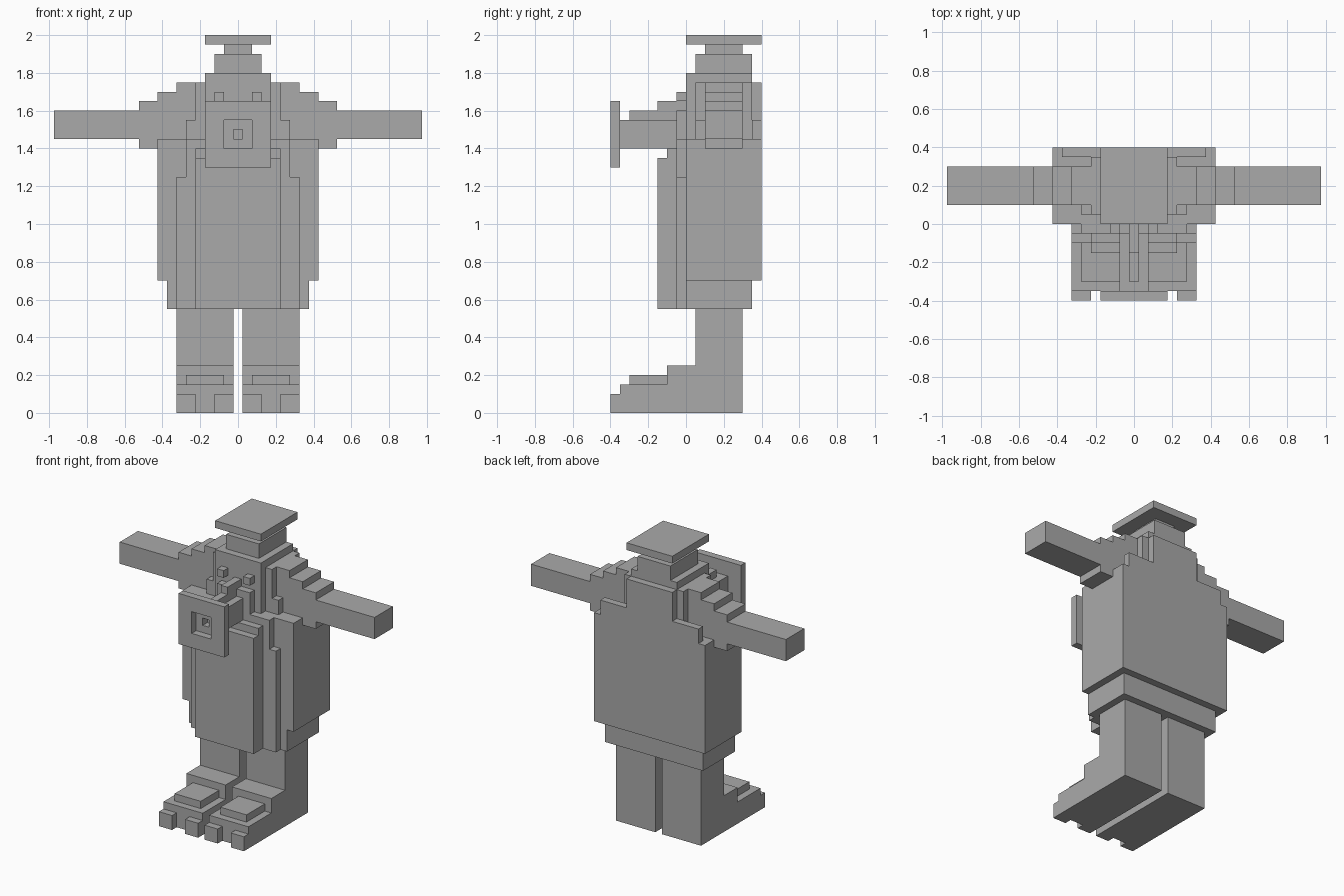
import bpy
import bmesh

grey = bpy.data.materials.new("plain grey")
grey.diffuse_color = (0.4, 0.4, 0.4, 1)


def build(name, boxes, mirror=False):
    """One object made of blocks given as (x0, x1, y0, y1, z0, z1)."""
    bm = bmesh.new()
    for x0, x1, y0, y1, z0, z1 in boxes:
        verts = bmesh.ops.create_cube(bm, size=1)["verts"]
        for v in verts:
            v.co.x = x0 if v.co.x < 0 else x1
            v.co.y = y0 if v.co.y < 0 else y1
            v.co.z = z0 if v.co.z < 0 else z1
    mesh = bpy.data.meshes.new(name)
    bm.to_mesh(mesh)
    bm.free()
    mesh.materials.append(grey)
    ob = bpy.data.objects.new(name, mesh)
    bpy.context.collection.objects.link(ob)
    if mirror:
        mod = ob.modifiers.new("mirror", "MIRROR")
        mod.use_mirror_merge = False
    return ob


def mid(w, y0, y1, z0, z1):
    """Block centred on x."""
    return (-w, w, y0, y1, z0, z1)


def frame(w, hole, zc, y0, y1):
    """Square frame of four bars around a square hole."""
    return [mid(w, y0, y1, zc + hole, zc + w), mid(w, y0, y1, zc - w, zc - hole),
            (-w, -hole, y0, y1, zc - hole, zc + hole),
            (hole, w, y0, y1, zc - hole, zc + hole)]


# Legs with stepped feet and two toes each
build("legs", [(0.025, 0.325, 0.05, 0.3, 0.25, 0.55)], True)
build("feet", [(0.025, 0.325, -0.35, 0.3, 0, 0.15),
               (0.025, 0.325, -0.1, 0.3, 0.15, 0.25),
               (0.075, 0.275, -0.3, -0.1, 0.15, 0.2)], True)
build("toes", [(x, x + 0.1, -0.4, -0.35, 0, 0.1) for x in (0.025, 0.225)], True)

# Body with lower skirt
build("skirt", [mid(0.375, 0, 0.35, 0.55, 0.7)])
build("body", [mid(0.425, 0, 0.4, 0.7, 1.45)])
build("upper_body", [mid(0.225, 0.05, 0.35, 1.45, 1.75),
                     mid(0.275, 0.05, 0.1, 1.45, 1.55),
                     mid(0.375, 0.35, 0.4, 1.45, 1.55),
                     mid(0.175, 0.35, 0.4, 1.55, 1.75)])

# Layered belly panels
build("belly", [mid(0.325, -0.05, 0, 0.55, 1.25),
                mid(0.275, -0.05, 0, 1.25, 1.45),
                mid(0.225, -0.15, -0.05, 0.55, 1.35),
                mid(0.225, -0.1, -0.05, 1.35, 1.4)])

# Arms with stepped shoulders
build("arms", [(0.225, 0.325, 0.1, 0.3, 1.45, 1.75),
               (0.325, 0.425, 0.1, 0.3, 1.45, 1.7),
               (0.425, 0.525, 0.1, 0.3, 1.4, 1.65),
               (0.525, 0.975, 0.1, 0.3, 1.45, 1.6)], True)

# Head, eyes and cap
build("head", [mid(0.175, 0, 0.35, 1.45, 1.8)])
build("eyes", [(0.075, 0.125, -0.05, 0, 1.65, 1.7)], True)
build("cap", [mid(0.125, 0.05, 0.35, 1.8, 1.9),
              mid(0.075, 0.1, 0.3, 1.9, 1.95),
              mid(0.175, 0, 0.4, 1.95, 2.0)])

# Snout with a square end plate, ridge and nested holes
build("snout", [mid(0.075, -0.3, 0, 1.4, 1.55), mid(0.125, -0.05, 0, 1.4, 1.6),
                mid(0.025, -0.3, -0.05, 1.55, 1.6),
                mid(0.025, -0.15, 0, 1.6, 1.65)]
      + frame(0.075, 0.025, 1.475, -0.35, -0.3))
build("snout_plate", frame(0.175, 0.075, 1.475, -0.4, -0.35))
